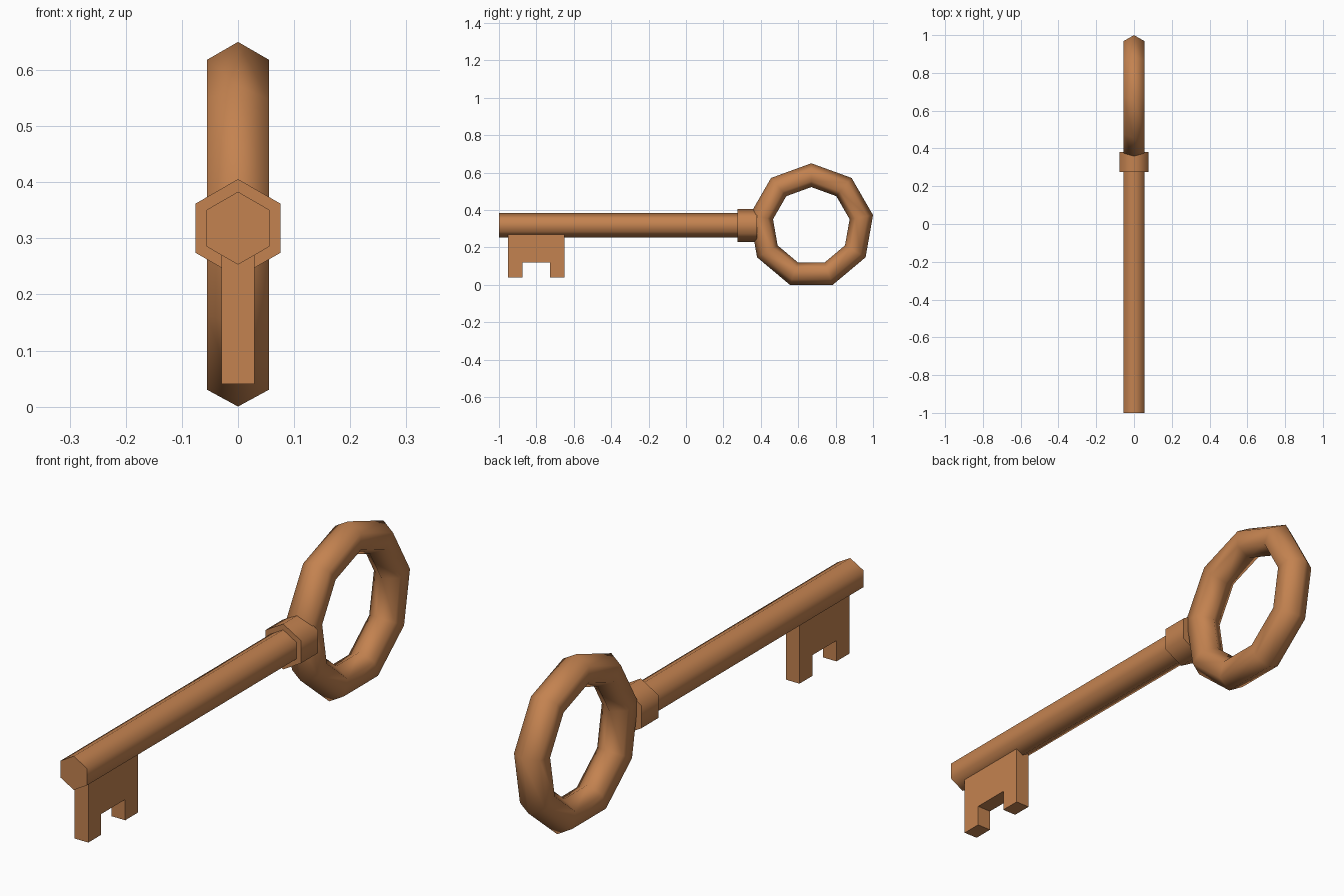
import bpy, bmesh
from math import radians

if "Cube" in bpy.data.objects:
    bpy.data.objects.remove(bpy.data.objects["Cube"])

bronze = bpy.data.materials.new("bronze")
bronze.diffuse_color = (0.55, 0.225, 0.08, 1)
bronze.use_nodes = True
bronze.node_tree.nodes["Principled BSDF"].inputs["Base Color"].default_value = bronze.diffuse_color


def finish(obj, name, smooth=True):
    obj.name = name
    obj.data.materials.append(bronze)
    if smooth:
        bpy.ops.object.shade_smooth_by_angle(angle=radians(65))


def hex_rod(name, y0, y1, z, radius):
    """Six-sided rod along y with a ridge on top."""
    bpy.ops.mesh.primitive_cylinder_add(
        vertices=6, radius=radius, depth=y1 - y0,
        location=(0, (y0 + y1) / 2, z), rotation=(radians(90), 0, 0))
    finish(bpy.context.object, name)


# Shaft and collar
hex_rod("shaft", -1.0, 0.36, 0.318, 0.065)
hex_rod("collar", 0.275, 0.38, 0.318, 0.0875)

# Ring handle: nine segments, six-sided section
bpy.ops.mesh.primitive_torus_add(
    major_segments=9, minor_segments=6, major_radius=0.2715, minor_radius=0.0635,
    location=(0, 0.67, 0.315), rotation=(0, radians(-90), 0))
finish(bpy.context.object, "ring_handle")

# Key bit: notched profile in y-z, extruded across x
profile = [(-0.953, 0.30), (-0.953, 0.04), (-0.875, 0.04), (-0.875, 0.12),
           (-0.728, 0.12), (-0.728, 0.04), (-0.65, 0.04), (-0.65, 0.30)]
bm = bmesh.new()
face = bm.faces.new([bm.verts.new((-0.029, y, z)) for y, z in profile])
ext = bmesh.ops.extrude_face_region(bm, geom=[face])
bmesh.ops.translate(bm, vec=(0.058, 0, 0),
                    verts=[g for g in ext["geom"] if isinstance(g, bmesh.types.BMVert)])
bmesh.ops.recalc_face_normals(bm, faces=bm.faces)
mesh = bpy.data.meshes.new("key_bit")
bm.to_mesh(mesh)
bm.free()
bit = bpy.data.objects.new("key_bit", mesh)
bpy.context.collection.objects.link(bit)
finish(bit, "key_bit", smooth=False)
